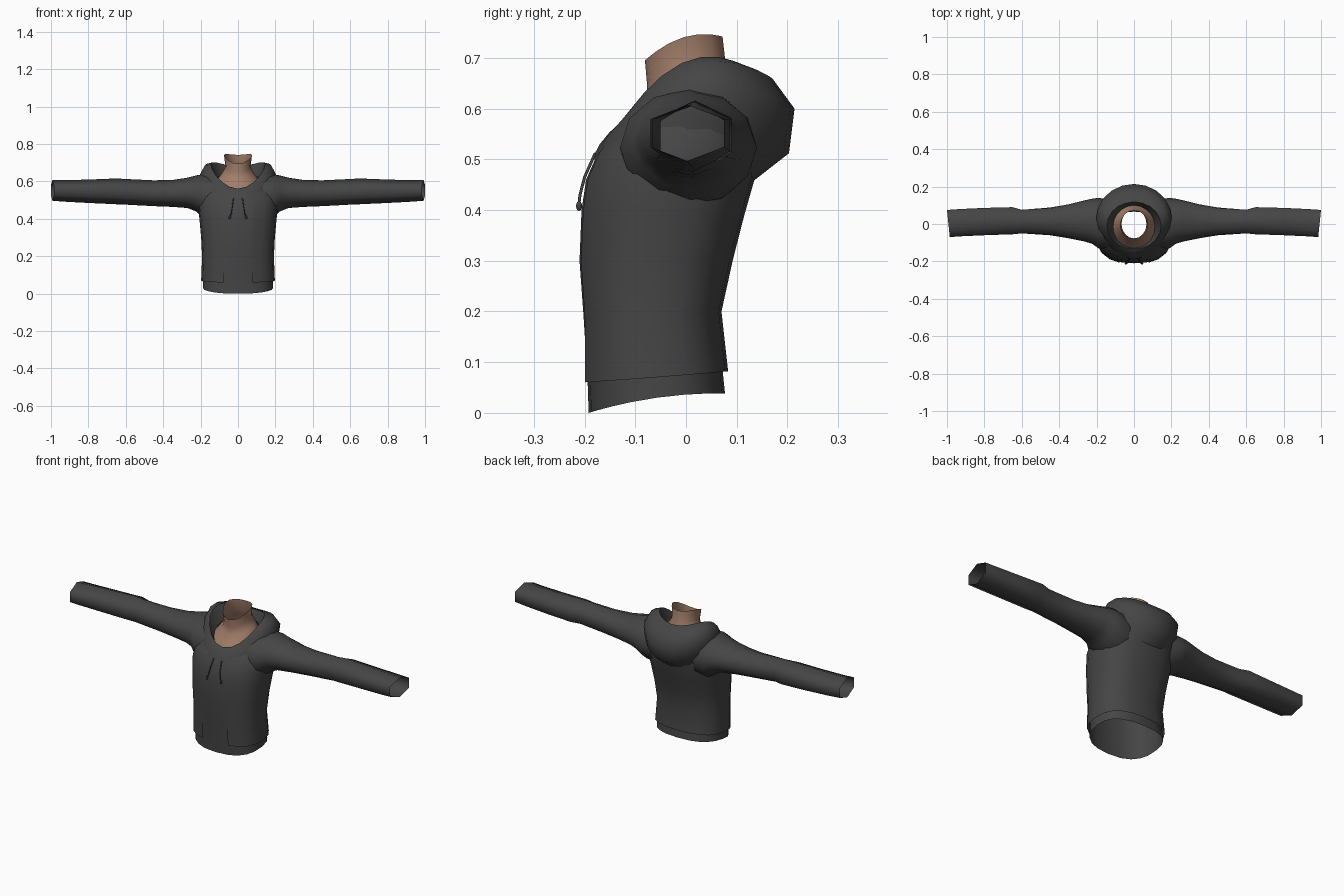
import bpy, bmesh, math
from mathutils import Vector

if "Cube" in bpy.data.objects:
    bpy.data.objects.remove(bpy.data.objects["Cube"])


def material(name, rgb):
    m = bpy.data.materials.new(name)
    m.diffuse_color = (*rgb, 1)
    m.use_nodes = True
    m.node_tree.nodes["Principled BSDF"].inputs["Base Color"].default_value = m.diffuse_color
    return m


CLOTH = material("charcoal cloth", (0.06, 0.06, 0.06))
SKIN = material("skin", (0.36, 0.205, 0.14))


def loft(name, rings, mat, closed=True):
    """Skin a list of point rings into an open smooth shell."""
    bm = bmesh.new()
    rows = [[bm.verts.new(p) for p in ring] for ring in rings]
    n = len(rows[0])
    for a, b in zip(rows, rows[1:]):
        for i in range(n if closed else n - 1):
            j = (i + 1) % n
            bm.faces.new((a[i], a[j], b[j], b[i]))
    bmesh.ops.recalc_face_normals(bm, faces=bm.faces)
    me = bpy.data.meshes.new(name)
    bm.to_mesh(me)
    bm.free()
    ob = bpy.data.objects.new(name, me)
    bpy.context.collection.objects.link(ob)
    me.materials.append(mat)
    smooth(ob)
    return ob


def smooth(ob):
    bpy.ops.object.select_all(action='DESELECT')
    bpy.context.view_layer.objects.active = ob
    ob.select_set(True)
    bpy.ops.object.shade_smooth_by_angle(angle=math.radians(70))


def hoop(hw, yf, zf, yb, zb, zs, n=20, power=1.0, skip=0):
    """Tilted oval: half width, front y/z, back y/z, side z."""
    pts = []
    for i in range(skip, n - skip + (1 if skip else 0)):
        a = 2 * math.pi * i / n
        s, c = math.sin(a), math.cos(a)
        sx = math.copysign(abs(s) ** power, s)
        sy = math.copysign(abs(c) ** power, c)
        t = (1 - sy) / 2
        mid = 4 * t * (1 - t)
        z = zf + (zb - zf) * t + (zs - (zf + zb) / 2) * mid
        pts.append(Vector((hw * sx, yf + (yb - yf) * t, z)))
    return pts


# Open jacket body, leaving a strip free down the front
body = [
    (.197, -.205, .060, .083, .082, .070),
    (.192, -.205, .190, .070, .200, .195),
    (.197, -.213, .300, .092, .300, .300),
    (.206, -.209, .400, .115, .390, .395),
    (.213, -.200, .460, .135, .460, .470),
    (.205, -.178, .510, .145, .530, .540),
    (.170, -.150, .545, .135, .600, .600),
    (.125, -.140, .550, .110, .630, .630),
]
loft("jacket_body", [hoop(*r, power=.8, skip=1) for r in body], CLOTH, closed=False)

# Inner shirt, slightly inside the jacket and hanging below it
hem = [
    (.188, -.192, .000, .077, .038, .030),
    (.186, -.194, .060, .072, .085, .075),
]
inner = hem + [(w - .004, f + .003, zf, b - .004, zb, zs)
               for w, f, zf, b, zb, zs in body[1:]]
loft("inner_shirt", [hoop(*r, power=.8) for r in inner], CLOTH)

# Lowered hood and front collar
hood = [
    (.180, -.186, .500, .130, .455, .480),
    (.198, -.170, .530, .203, .512, .590),
    (.202, -.152, .552, .214, .600, .640),
    (.178, -.141, .560, .170, .660, .685),
    (.145, -.135, .562, .118, .682, .690),
    (.112, -.128, .545, .100, .640, .610),
]
loft("hood", [hoop(*r) for r in hood], CLOTH)

# Neck and upper chest
neck = [
    (.075, -.081, .695, .072, .742, .741),
    (.067, -.077, .650, .078, .690, .680),
    (.085, -.078, .612, .093, .650, .645),
    (.120, -.117, .575, .108, .600, .600),
    (.135, -.142, .530, .118, .540, .550),
]
loft("neck", [hoop(*r, n=16) for r in neck], SKIN)

# Sleeves: x, front y, back y, bottom z, top z
sleeve = [
    (.13, -.130, .130, .400, .635),
    (.19, -.130, .140, .410, .638),
    (.225, -.105, .135, .440, .632),
    (.27, -.092, .125, .458, .620),
    (.35, -.076, .105, .464, .608),
    (.45, -.060, .088, .468, .606),
    (.60, -.050, .076, .476, .613),
    (.65, -.055, .090, .478, .616),
    (.80, -.060, .086, .485, .610),
    (.93, -.066, .080, .492, .607),
    (1.0, -.070, .075, .497, .607),
]


def sleeve_ring(side, x, yf, yb, zb, zt):
    """Oval at the shoulder that turns into a hexagon along the arm."""
    dent = .134 * min(1, max(0, (x - .25) / .35))
    pts = []
    for i in range(12):
        a = math.pi * i / 6
        r = 1 if i % 2 else 1 - dent
        cy = r * math.cos(a) / (1 - dent)
        y = (yf + yb) / 2 + (yb - yf) / 2 * cy
        z = (zb + zt) / 2 + (zt - zb) / 2 * r * math.sin(a)
        slant = .0075 * (1 - cy) if x > .99 else 0
        pts.append(Vector((side * (x - slant), y, z)))
    return pts


for side, label in ((-1, "left"), (1, "right")):
    loft("sleeve_" + label, [sleeve_ring(side, *r) for r in sleeve], CLOTH)

    # Drawstring with a knotted end
    cu = bpy.data.curves.new("drawstring_" + label, 'CURVE')
    cu.dimensions = '3D'
    cu.bevel_depth = .003
    cu.bevel_resolution = 1
    cu.use_fill_caps = True
    path = [(.024, -.179, .512), (.030, -.200, .465), (.036, -.209, .43), (.044, -.212, .405)]
    sp = cu.splines.new('POLY')
    sp.points.add(len(path) - 1)
    for p, (x, y, z) in zip(sp.points, path):
        p.co = (side * x, y, z, 1)
    string = bpy.data.objects.new("drawstring_" + label, cu)
    bpy.context.collection.objects.link(string)
    cu.materials.append(CLOTH)
    bpy.ops.object.select_all(action='DESELECT')
    bpy.context.view_layer.objects.active = string
    string.select_set(True)
    bpy.ops.object.convert(target='MESH')

    bpy.ops.mesh.primitive_uv_sphere_add(segments=8, ring_count=6, radius=.006,
                                         location=(side * .044, -.211, .408))
    knot = bpy.context.object
    knot.name = "drawstring_knot_" + label
    knot.scale.z = 1.6
    knot.data.materials.append(CLOTH)
    smooth(knot)
